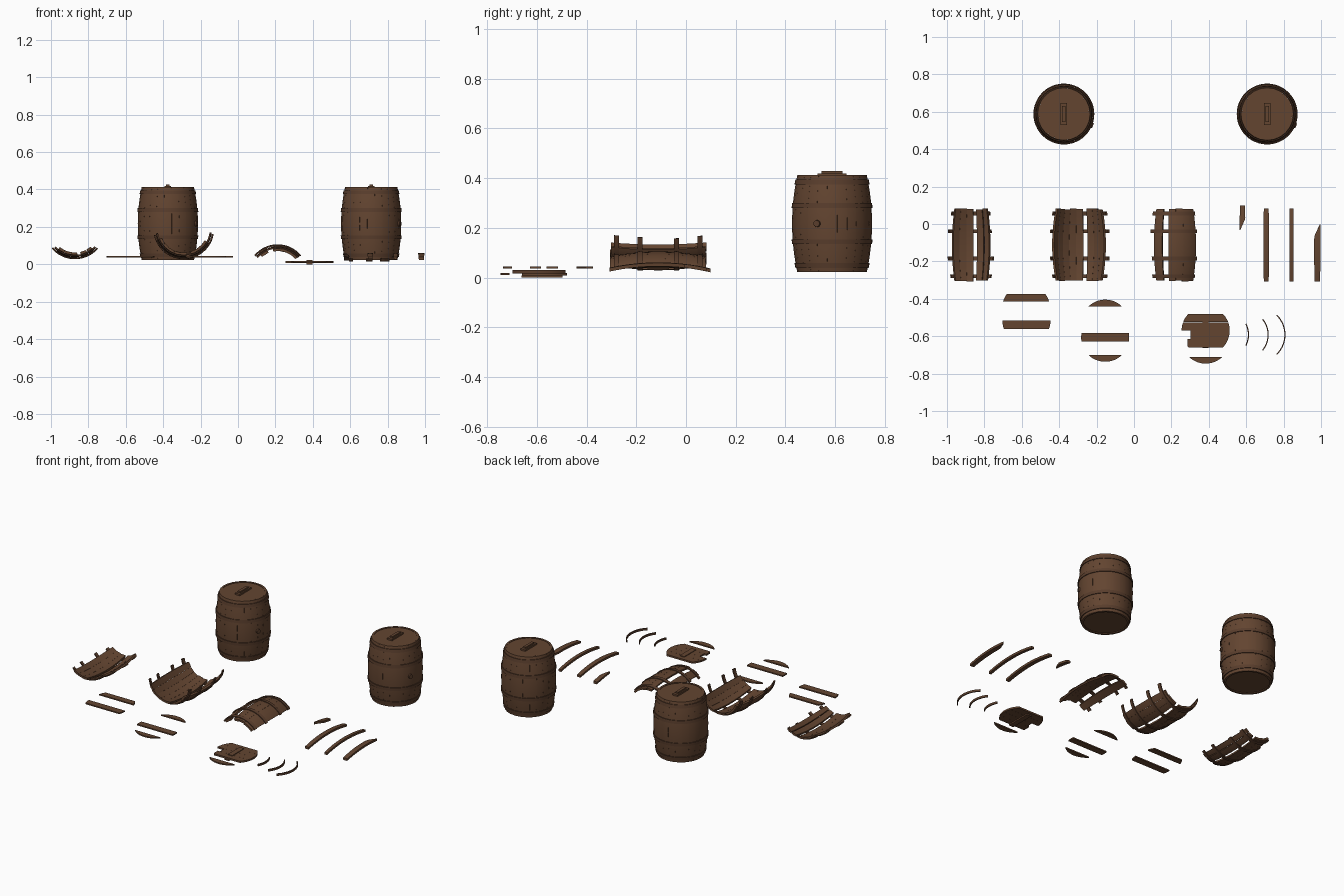
import bpy, bmesh, math, random
from mathutils import Matrix, Vector

if "Cube" in bpy.data.objects:
    bpy.data.objects.remove(bpy.data.objects["Cube"])

random.seed(4)
HALF = 0.195          # half the barrel length
rad = math.radians


def material(name, rgb):
    m = bpy.data.materials.new(name)
    m.diffuse_color = (*rgb, 1)
    m.use_nodes = True
    m.node_tree.nodes["Principled BSDF"].inputs["Base Color"].default_value = m.diffuse_color
    return m


WOOD = material("brown wood", (0.125, 0.059, 0.030))
BAND = material("dark brown band", (0.100, 0.047, 0.025))


def finish(bm, name, mat, matrix=Matrix()):
    bmesh.ops.recalc_face_normals(bm, faces=bm.faces)
    me = bpy.data.meshes.new(name)
    bm.to_mesh(me)
    bm.free()
    me.materials.append(mat)
    ob = bpy.data.objects.new(name, me)
    ob.matrix_world = matrix
    bpy.context.collection.objects.link(ob)
    return ob


def bulge(t):
    return 0.160 - 0.021 * (t / HALF) ** 2


def polar(r, a, t):
    return Vector((r * math.cos(a), r * math.sin(a), t))


def loft(bm, rings, closed=False):
    vs = [[bm.verts.new(p) for p in ring] for ring in rings]
    n = len(vs[0])
    pairs = list(zip(vs, vs[1:])) + ([(vs[-1], vs[0])] if closed else [])
    for p, q in pairs:
        for k in range(n):
            bm.faces.new((p[k], p[(k + 1) % n], q[(k + 1) % n], q[k]))
    if not closed:
        bm.faces.new(vs[0])
        bm.faces.new(vs[-1])


# One bowed stave; a splintered end narrows to a point on one side
def stave(bm, a, half, t0=-HALF, t1=HALF, splinter=None, thick=0.012):
    rings = []
    for i in range(13):
        t = t0 + (t1 - t0) * i / 12
        a0, a1 = a - half, a + half
        if splinter == "high":
            a0 += 1.8 * half * max(0, 1 - (t1 - t) / 0.06)
        if splinter == "low":
            a1 -= 1.8 * half * max(0, 1 - (t - t0) / 0.06)
        r = bulge(t)
        rings.append([polar(r, a0, t), polar(r + 0.001, (a0 + a1) / 2, t), polar(r, a1, t),
                      polar(r - thick, a1, t), polar(r - thick, a0, t)])
    loft(bm, rings)


# One hoop, whole or part of a circle
def hoop(bm, t, a0=0, a1=2 * math.pi, closed=False, w=0.010):
    n = 48 if closed else 24
    rings = []
    for i in range(n if closed else n + 1):
        a = a0 + (a1 - a0) * i / n
        rings.append([polar(bulge(t + s) + d, a, t + s)
                      for s, d in ((-w, -0.003), (-w, 0.005), (w, 0.005), (w, -0.003))])
    loft(bm, rings, closed)


HOOPS = (-0.168, -0.073, 0.073, 0.168)


def box(bm, size, loc):
    bmesh.ops.create_cube(bm, size=1, matrix=Matrix.Translation(loc) @ Matrix.Diagonal((*size, 1)))


# Whole barrels
def barrel(name, x, y):
    at = Matrix.Translation((x, y, 0.022 + HALF))
    bm = bmesh.new()
    for i in range(24):
        stave(bm, rad(15 * i), rad(7.45))
    finish(bm, name + "_staves", WOOD, at)
    bm = bmesh.new()
    for t in HOOPS:
        hoop(bm, t, closed=True)
    finish(bm, name + "_hoops", BAND, at)
    bm = bmesh.new()
    for z in (-HALF + 0.012, HALF - 0.009):
        bmesh.ops.create_cone(bm, cap_ends=True, segments=48, radius1=0.132, radius2=0.132,
                              depth=0.012, matrix=Matrix.Translation((0, 0, z)))
    finish(bm, name + "_heads", WOOD, at)
    bm = bmesh.new()
    box(bm, (0.034, 0.118, 0.012), (0, 0, HALF + 0.001))
    box(bm, (0.018, 0.085, 0.010), (0, 0, HALF + 0.011))
    finish(bm, name + "_handle", WOOD, at)
    bm = bmesh.new()
    bmesh.ops.create_cone(bm, cap_ends=True, segments=16, radius1=0.016, radius2=0.013, depth=0.02,
                          matrix=Matrix.Rotation(rad(-22), 4, 'Z') @ Matrix.Translation((0.158, 0, 0))
                          @ Matrix.Rotation(rad(90), 4, 'Y'))
    finish(bm, name + "_bung", BAND, at)


barrel("barrel_left", -0.375, 0.588)
barrel("barrel_right", 0.712, 0.588)

# Lying parts: barrel axis runs along y and angle 0 points up
LIE = Matrix(((0, 1, 0, 0), (0, 0, 1, 0), (1, 0, 0, 0), (0, 0, 0, 1)))


# Broken barrel walls, cupped (open upward) or domed
def wall(name, x, z, cup, staves, reach):
    at = Matrix.Translation((x, -0.112, z)) @ LIE
    turn = (lambda d: math.pi - rad(d)) if cup else rad
    bm = bmesh.new()
    for d, half in staves:
        j = random.uniform(0, 0.006)
        stave(bm, turn(d), rad(half - 0.1), -HALF + j, HALF - random.uniform(0, 0.006))
    finish(bm, name + "_staves", WOOD, at)
    bm = bmesh.new()
    for t in HOOPS:
        lo, hi = (reach[0] + random.uniform(0, 7), reach[1] - random.uniform(0, 7))
        hoop(bm, t, turn(lo), turn(hi))
    finish(bm, name + "_hoops", BAND, at)


wall("broken_wall_left", -0.872, 0.19, True,
     [(d, 7.5) for d in (-32, -17, -2, 20)] + [(35, 6)], (-51, 50))
wall("broken_wall_middle", -0.29, 0.19, True,
     [(d, 7.5) for d in (-60, -45, -30, -15, 0, 23.5, 38.5, 53.5)], (-84, 84))
wall("broken_wall_right", 0.212, -0.056, False,
     [(-32, 9.5)] + [(d, 7.5) for d in (-3, 12, 27, 41)], (-53, 52))


# Loose staves
def loose(name, x, width, t0=-HALF, t1=HALF, splinter=None):
    bm = bmesh.new()
    stave(bm, 0, width / 0.32, t0, t1, splinter, 0.014)
    finish(bm, name, WOOD, Matrix.Translation((x, -0.112, -0.1)) @ LIE)


loose("stave_stub", 0.58, 0.032, 0.08, 0.21, "low")
loose("stave_wide", 0.707, 0.030)
loose("stave_narrow", 0.842, 0.022)
loose("stave_broken", 0.98, 0.034, -HALF, 0.108, "high")


# Slices of a round barrel head, cut between two offsets from its middle
def slice_plank(name, centre, y0, y1, z, thick=0.008, xmin=-1):
    R = 0.1285
    ys = [y0 + (y1 - y0) * (1 - math.cos(math.pi * i / 12)) / 2 for i in range(13)]
    xs = [math.sqrt(max(R * R - y * y, 1e-6)) for y in ys]
    pts = [(x, y) for x, y in zip(xs, ys)]
    pts += [(max(-x, xmin), y) for x, y in zip(xs[::-1], ys[::-1])]
    bm = bmesh.new()
    loft(bm, [[Vector((x, y, h)) for x, y in pts] for h in (0, thick)])
    finish(bm, name, WOOD, Matrix.Translation((*centre, z)))


slice_plank("head_plank_a", (-0.577, -0.451), 0.036, 0.076, 0.036)
slice_plank("head_plank_b", (-0.575, -0.516), -0.045, 0.0, 0.036)
slice_plank("head_edge_a", (-0.154, -0.533), 0.093, 0.1284, 0.036)
slice_plank("head_plank_c", (-0.154, -0.606), -0.022, 0.022, 0.036)
slice_plank("head_edge_b", (-0.154, -0.608), -0.1284, -0.092, 0.036)
slice_plank("lid_edge", (0.383, -0.618), -0.1284, -0.092, 0.010)

# Broken lid with one bitten plank and its handle
for i, (y0, y1, xmin) in enumerate(((0.045, 0.09, -1), (0.0, 0.0445, -1),
                                    (-0.045, -0.0005, -0.082), (-0.09, -0.0455, -0.097))):
    slice_plank("lid_plank_%d" % i, (0.383, -0.57), y0, y1, 0.008, 0.011, xmin)
bm = bmesh.new()
box(bm, (0.032, 0.12, 0.005), (0.383, -0.567, 0.0205))
box(bm, (0.032, 0.165, 0.008), (0.383, -0.58, 0.004))
finish(bm, "lid_handle", WOOD)

# Loose hoop pieces, bulging to the right
for name, x, R, chord in (("hoop_piece_short", 0.615, 0.127, 0.12),
                          ("hoop_piece_middle", 0.72, 0.135, 0.17),
                          ("hoop_piece_long", 0.81, 0.150, 0.215)):
    a = math.asin(chord / 2 / R)
    bm = bmesh.new()
    loft(bm, [[polar(R + d, -a + 2 * a * i / 20, h)
               for d, h in ((-0.006, 0), (0, 0), (0, 0.014), (-0.006, 0.014))] for i in range(21)])
    finish(bm, name, BAND, Matrix.Translation((x - R, -0.592, 0.016)))

# Smooth the curved surfaces, keep plank edges crisp
for ob in bpy.context.collection.objects:
    ob.select_set(True)
    bpy.context.view_layer.objects.active = ob
bpy.ops.object.shade_smooth_by_angle(angle=rad(30))
